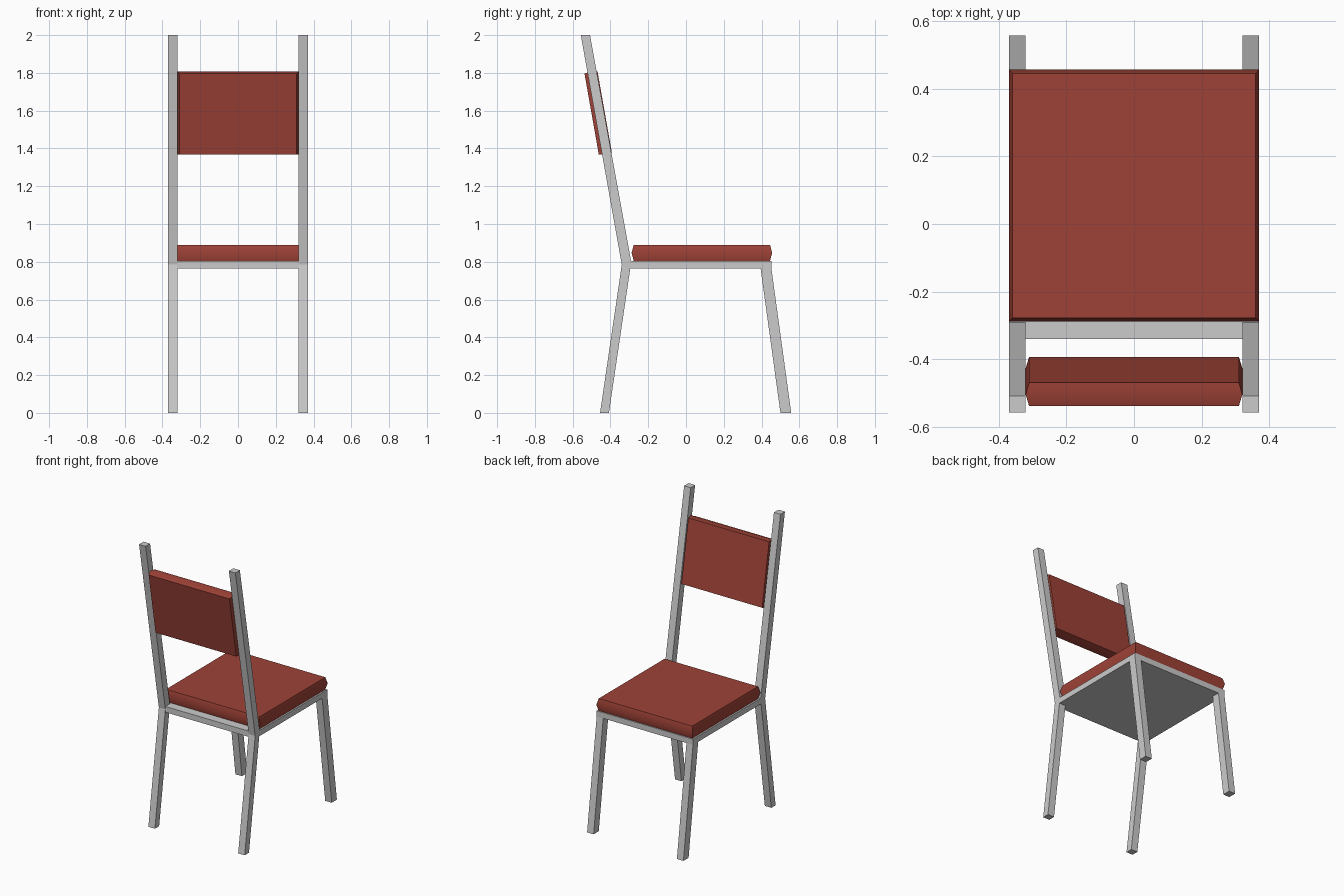
import bpy, bmesh
from math import radians

if "Cube" in bpy.data.objects:
    bpy.data.objects.remove(bpy.data.objects["Cube"])


def add_object(name, bm, material=None):
    bmesh.ops.recalc_face_normals(bm, faces=bm.faces)
    mesh = bpy.data.meshes.new(name)
    bm.to_mesh(mesh)
    bm.free()
    obj = bpy.data.objects.new(name, mesh)
    bpy.context.collection.objects.link(obj)
    if material:
        mesh.materials.append(material)
    return obj


def side_profile(name, points, x0, x1):
    """Extrude a (y, z) outline from x0 to x1."""
    bm = bmesh.new()
    face = bm.faces.new([bm.verts.new((x0, y, z)) for y, z in points])
    ext = bmesh.ops.extrude_face_region(bm, geom=[face])
    verts = [v for v in ext["geom"] if isinstance(v, bmesh.types.BMVert)]
    bmesh.ops.translate(bm, verts=verts, vec=(x1 - x0, 0, 0))
    return add_object(name, bm)


def cushion(name, width, depth, thickness, inset_x, inset_y, material):
    """Padded slab whose four sides bulge to a soft ridge at mid thickness."""
    bm = bmesh.new()
    rings = []
    for z, k in ((-thickness / 2, 1), (0, 0), (thickness / 2, 1)):
        w, d = width / 2 - k * inset_x, depth / 2 - k * inset_y
        rings.append([bm.verts.new((sx * w, sy * d, z))
                      for sx, sy in ((-1, -1), (1, -1), (1, 1), (-1, 1))])
    for a, b in zip(rings, rings[1:]):
        for k in range(4):
            n = (k + 1) % 4
            bm.faces.new((a[k], a[n], b[n], b[k]))
    bm.faces.new(rings[0])
    bm.faces.new(rings[-1])
    obj = add_object(name, bm, material)
    bpy.ops.object.select_all(action='DESELECT')
    obj.select_set(True)
    bpy.context.view_layer.objects.active = obj
    bpy.ops.object.shade_smooth_by_angle(angle=radians(35))
    return obj


red = bpy.data.materials.new("red_upholstery")
red.diffuse_color = (0.346, 0.055, 0.038, 1)
red.use_nodes = True
red.node_tree.nodes["Principled BSDF"].inputs["Base Color"].default_value = red.diffuse_color

# Bent back posts and splayed front legs
back_post = [(-0.455, 0), (-0.408, 0), (-0.295, 0.765), (-0.291, 0.805),
             (-0.508, 2), (-0.557, 2), (-0.34, 0.785)]
front_leg = [(0.5, 0), (0.557, 0), (0.452, 0.765), (0.452, 0.785), (0.392, 0.785)]
for side, x0, x1 in (("left", -0.37, -0.32), ("right", 0.32, 0.37)):
    side_profile("back_post_" + side, back_post, x0, x1)
    side_profile("front_leg_" + side, front_leg, x0, x1)

# Seat frame slab
side_profile("seat_frame", [(-0.34, 0.765), (0.452, 0.765),
                            (0.452, 0.805), (-0.34, 0.805)], -0.37, 0.37)

# Seat cushion
seat = cushion("seat_cushion", 0.74, 0.744, 0.085, 0.011, 0.011, red)
seat.location = (0, 0.084, 0.8475)

# Tilted backrest cushion between the posts
rest = cushion("backrest_cushion", 0.64, 0.448, 0.07, 0.01, 0.006, red)
rest.location = (0, -0.465, 1.5875)
rest.rotation_euler = (radians(-80), 0, 0)
